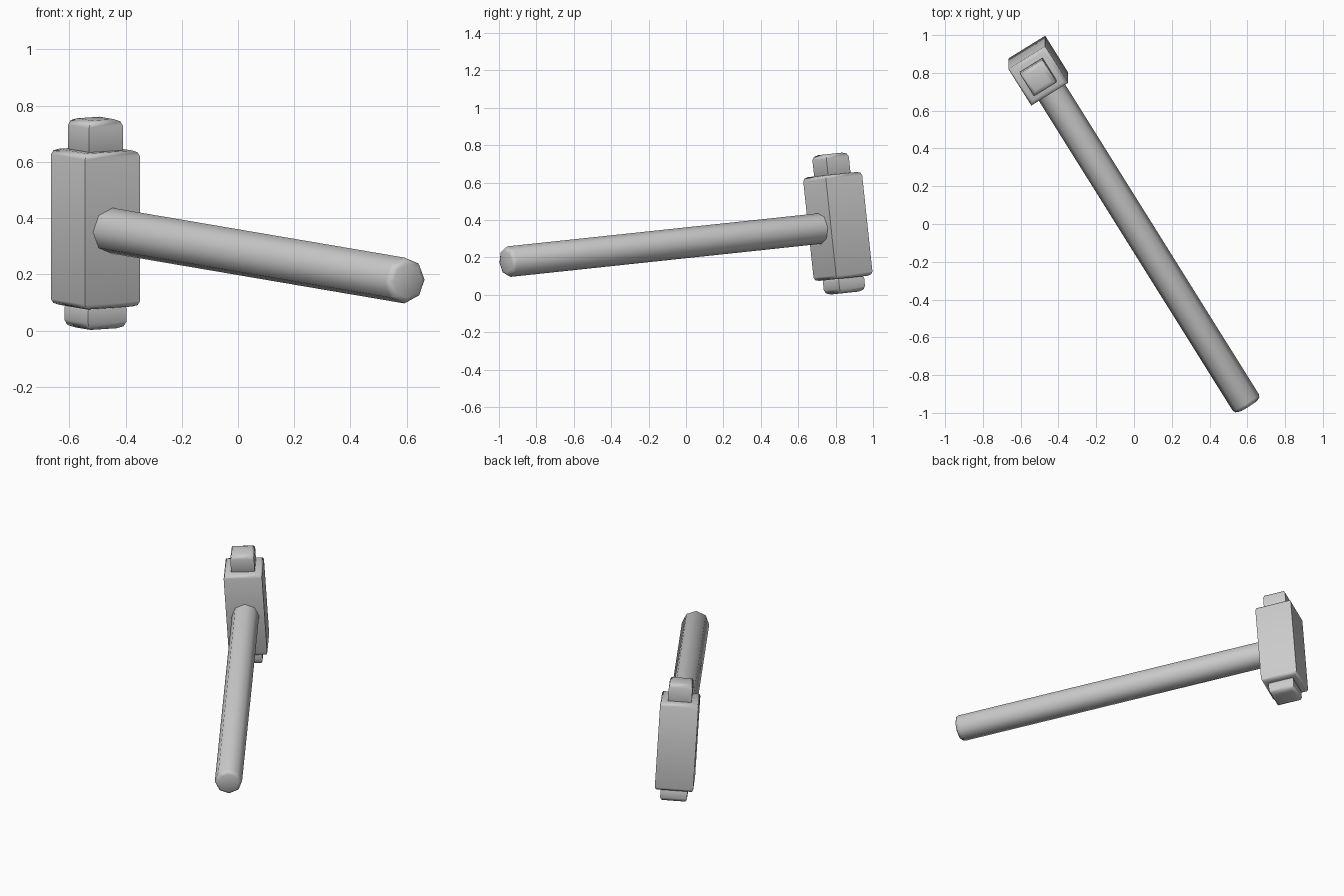
import bpy, bmesh, math
from mathutils import Vector, Matrix

cube = bpy.data.objects.get("Cube")
if cube:
    bpy.data.objects.remove(cube, do_unlink=True)

# Single flat material
grey = bpy.data.materials.new("plain grey")
grey.use_nodes = True
colour = (0.6, 0.6, 0.6, 1)
grey.diffuse_color = colour
grey.node_tree.nodes["Principled BSDF"].inputs["Base Color"].default_value = colour

# Tool frame: X to the side, Y along the handle into the head, Z along the head
head = Vector((-0.507, 0.812, 0.365))
butt = Vector((0.592, -0.945, 0.178))
along = (head - butt).normalized()
side = along.cross(Vector((0, -0.106, 1))).normalized()
up = side.cross(along)
frame = Matrix.Translation(head) @ Matrix((side, along, up)).transposed().to_4x4()
handle_length = (head - butt).length


def loft(name, sides, profile, turn, local=Matrix()):
    """Stack regular rings of (radius, height) and cap both ends."""
    bm = bmesh.new()
    rings = []
    for radius, height in profile:
        angles = [turn + 2 * math.pi * i / sides for i in range(sides)]
        rings.append([bm.verts.new((radius * math.cos(a), radius * math.sin(a), height))
                      for a in angles])
    for low, high in zip(rings, rings[1:]):
        for i in range(sides):
            j = (i + 1) % sides
            bm.faces.new((low[i], low[j], high[j], high[i]))
    bm.faces.new(rings[0][::-1])
    bm.faces.new(rings[-1])
    mesh = bpy.data.meshes.new(name)
    bm.to_mesh(mesh)
    bm.free()
    mesh.materials.append(grey)
    obj = bpy.data.objects.new(name, mesh)
    obj.matrix_world = frame @ local
    bpy.context.collection.objects.link(obj)
    bpy.ops.object.select_all(action='DESELECT')
    obj.select_set(True)
    bpy.context.view_layer.objects.active = obj
    bpy.ops.object.shade_smooth_by_angle(angle=math.radians(50))
    return obj


def square_block(name, width, bottom, top, bevel):
    """Square block with rounded-over end edges and sharp long edges."""
    r = width / math.sqrt(2)
    b = bevel * math.sqrt(2)
    profile = [(r - b, bottom), (r - 0.3 * b, bottom + 0.3 * bevel), (r, bottom + bevel),
               (r, top - bevel), (r - 0.3 * b, top - 0.3 * bevel), (r - b, top)]
    return loft(name, 4, profile, math.pi / 4)


# Head with a striking face at each end
square_block("head_block", 0.23, -0.278, 0.280, 0.02)
square_block("top_striking_face", 0.142, 0.26, 0.391, 0.024)
square_block("bottom_striking_face", 0.161, -0.357, -0.26, 0.026)

# Octagonal handle, ending inside the head
loft("handle", 8,
     [(0.060, -0.022), (0.075, -0.015), (0.082, 0.0), (0.082, handle_length)],
     0, Matrix.Translation((0, -handle_length, 0)) @ Matrix.Rotation(-math.pi / 2, 4, 'X'))
